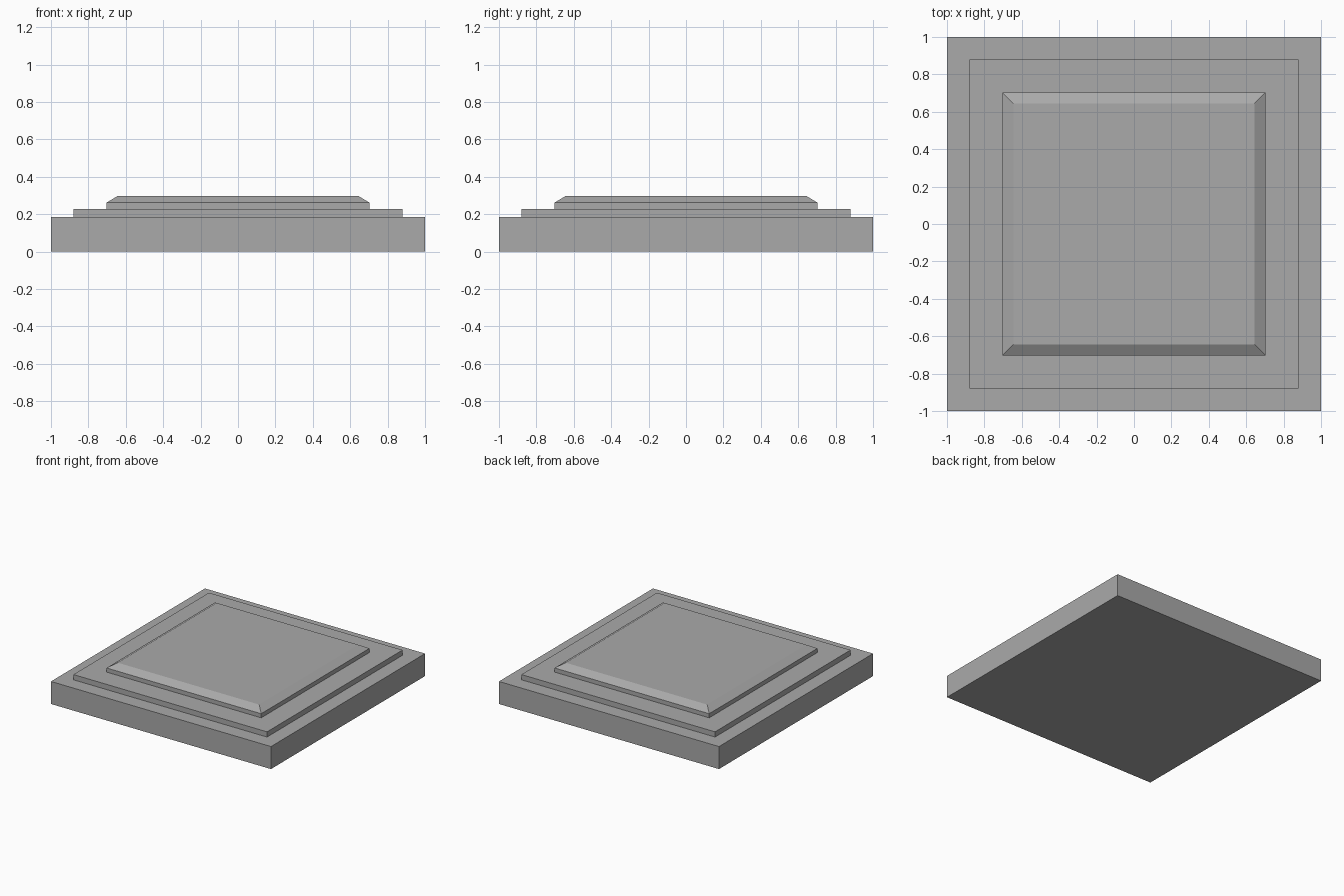
import bpy
import bmesh

cube = bpy.data.objects.get("Cube")
if cube:
    bpy.data.objects.remove(cube, do_unlink=True)

# Single stone grey for the whole plinth
GREY = (0.4, 0.4, 0.4, 1.0)
stone = bpy.data.materials.new("stone_grey")
stone.use_nodes = True
stone.diffuse_color = GREY
stone.node_tree.nodes["Principled BSDF"].inputs["Base Color"].default_value = GREY


def square_slab(name, rings):
    """Loft a flat-sided slab through (half width, height) square rings."""
    bm = bmesh.new()
    loops = [[bm.verts.new((sx * h, sy * h, z))
              for sx, sy in ((-1, -1), (1, -1), (1, 1), (-1, 1))]
             for h, z in rings]
    bm.faces.new(loops[0][::-1])
    bm.faces.new(loops[-1])
    for low, high in zip(loops, loops[1:]):
        for i in range(4):
            j = (i + 1) % 4
            bm.faces.new((low[i], low[j], high[j], high[i]))
    mesh = bpy.data.meshes.new(name)
    bm.to_mesh(mesh)
    bm.free()
    mesh.materials.append(stone)
    obj = bpy.data.objects.new(name, mesh)
    bpy.context.collection.objects.link(obj)
    return obj


# Thick base, thin step, and a top slab with sloped upper edges
square_slab("base_slab", [(1.0, 0.0), (1.0, 0.185)])
square_slab("middle_step", [(0.88, 0.185), (0.88, 0.228)])
square_slab("bevelled_top", [(0.703, 0.228), (0.703, 0.262), (0.643, 0.298)])
